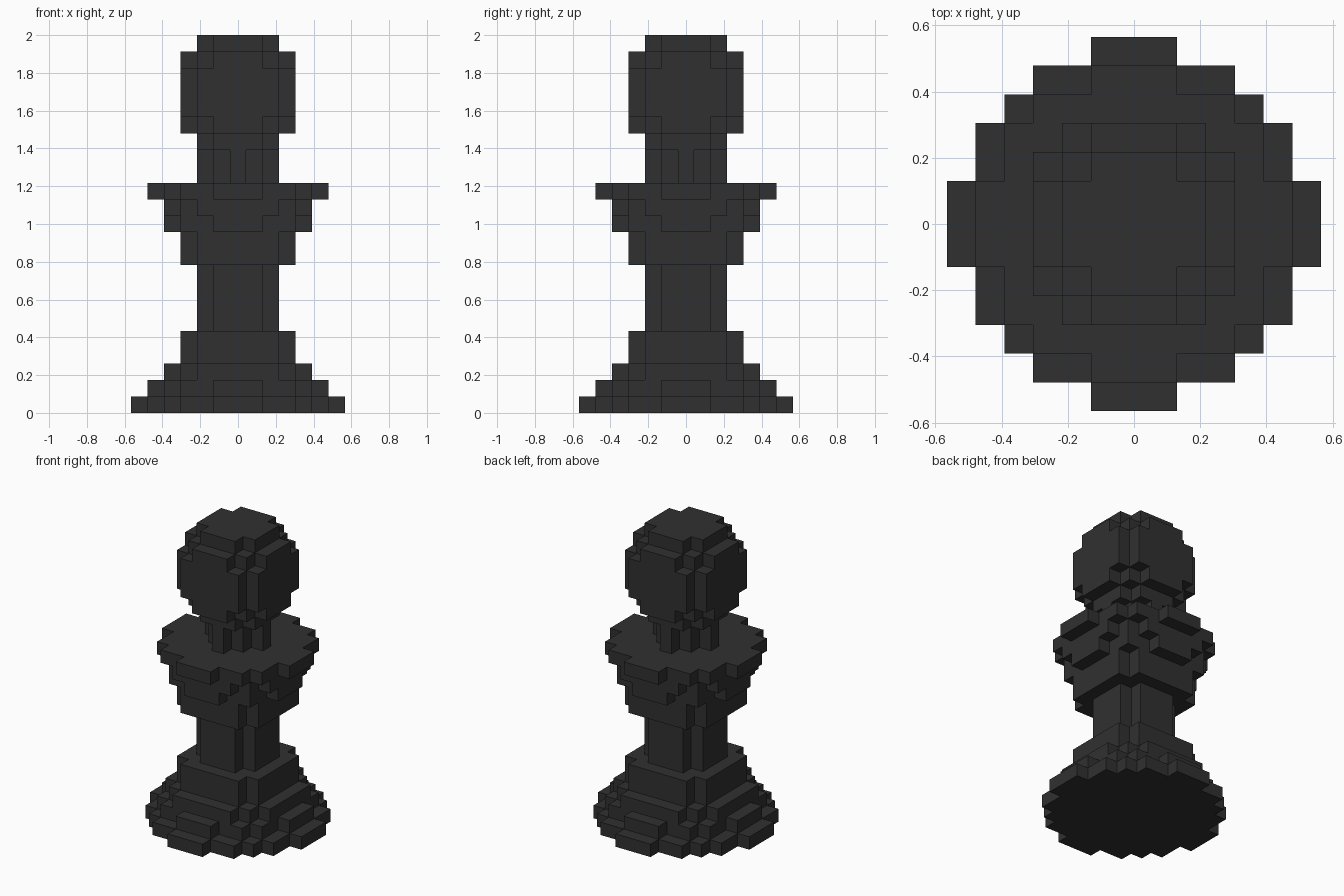
import bpy
import bmesh
from mathutils import Vector

if "Cube" in bpy.data.objects:
    bpy.data.objects.remove(bpy.data.objects["Cube"], do_unlink=True)

UNIT = 2 / 23  # edge of one block

# One flat charcoal colour
charcoal = bpy.data.materials.new("charcoal")
charcoal.use_nodes = True
COLOUR = (0.03, 0.03, 0.03, 1)
charcoal.diffuse_color = COLOUR
charcoal.node_tree.nodes["Principled BSDF"].inputs["Base Color"].default_value = COLOUR

# Each part is a stack of block discs: (squared radius in blocks, layers high)
PARTS = {
    "stepped_base": [(38, 1), (27, 1), (20, 1), (13, 2)],
    "shaft": [(5, 4)],
    "collar": [(13, 2), (18, 1), (20, 1), (27, 1)],
    "neck": [(4, 2)],
    "round_head": [(5, 1), (10, 1), (13, 3), (10, 1), (5, 1)],
}


def disc(radius_sq, z):
    """Blocks of one layer whose centres lie in a circle."""
    span = range(-6, 7)
    return {(x, y, z) for x in span for y in span if x * x + y * y <= radius_sq}


def build_skin(name, cells, solid):
    """Make the exposed block sides of a part, merged into large flat faces."""
    bm = bmesh.new()
    for cell in cells:
        centre = Vector(cell) + Vector((0, 0, 0.5))
        for axis in range(3):
            for sign in (-1, 1):
                normal = Vector((0, 0, 0))
                normal[axis] = sign
                if tuple(int(c + n) for c, n in zip(cell, normal)) in solid:
                    continue
                u = Vector((0, 0, 0))
                u[(axis + 1) % 3] = 0.5
                v = normal.cross(u)
                mid = centre + normal / 2
                corners = (mid - u - v, mid + u - v, mid + u + v, mid - u + v)
                bm.faces.new([bm.verts.new(p * UNIT) for p in corners])
    bmesh.ops.remove_doubles(bm, verts=bm.verts, dist=UNIT / 100)
    bmesh.ops.dissolve_limit(bm, angle_limit=0.01, verts=bm.verts, edges=bm.edges)
    mesh = bpy.data.meshes.new(name)
    bm.to_mesh(mesh)
    bm.free()
    mesh.materials.append(charcoal)
    bpy.context.collection.objects.link(bpy.data.objects.new(name, mesh))


# Stack the discs from the ground up
part_cells = {}
z = 0
for name, layers in PARTS.items():
    part_cells[name] = set()
    for radius_sq, height in layers:
        for _ in range(height):
            part_cells[name] |= disc(radius_sq, z)
            z += 1

# Skin every part, leaving out sides hidden by its neighbours
solid = set().union(*part_cells.values())
for name, cells in part_cells.items():
    build_skin(name, cells, solid)
